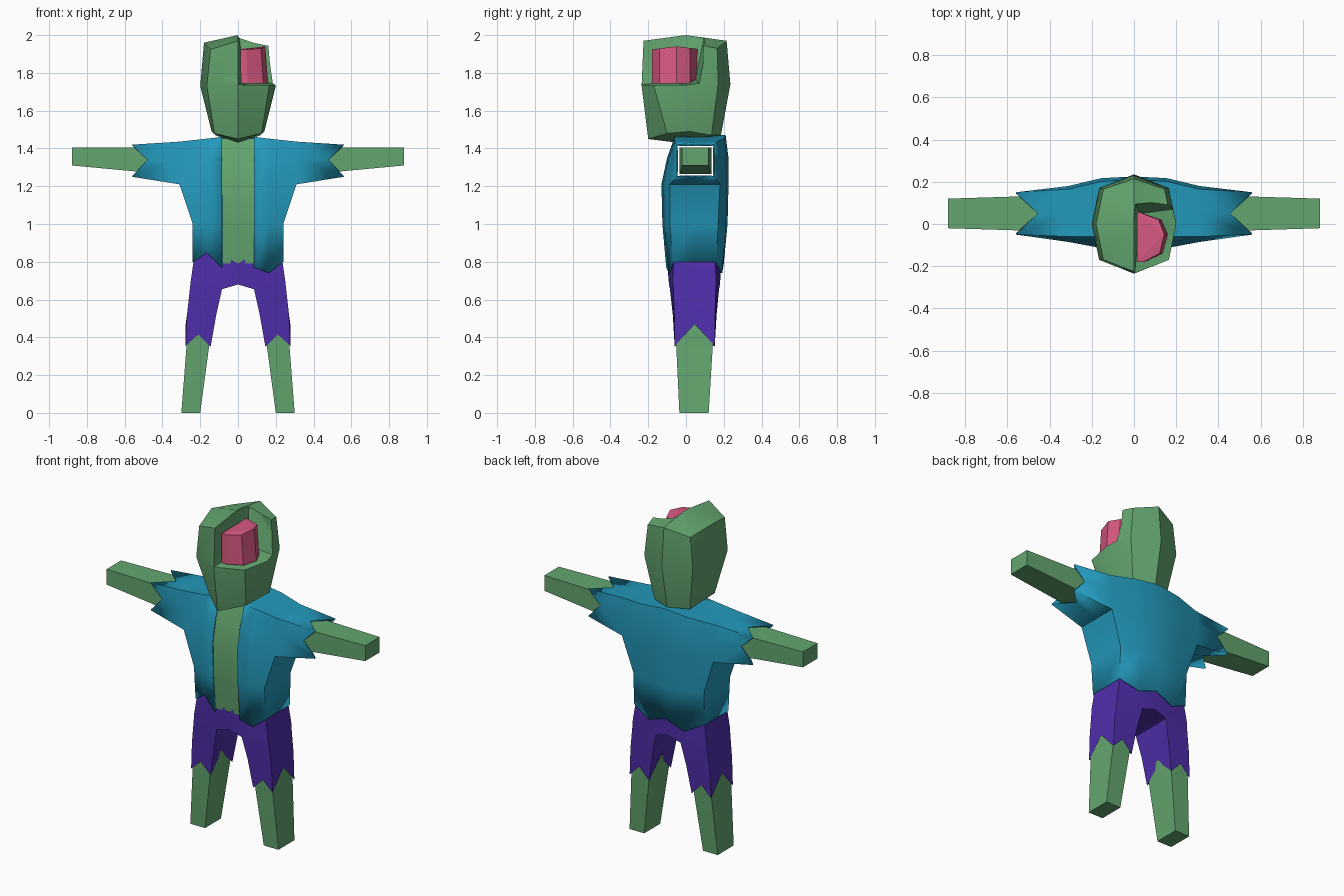
import bpy, bmesh
from mathutils import Vector

if "Cube" in bpy.data.objects:
    bpy.data.objects.remove(bpy.data.objects["Cube"])


def material(name, rgb):
    m = bpy.data.materials.new(name)
    m.use_nodes = True
    m.diffuse_color = (*rgb, 1)
    m.node_tree.nodes["Principled BSDF"].inputs["Base Color"].default_value = (*rgb, 1)
    return m


GREEN = material("skin green", (0.125, 0.38, 0.16))
TEAL = material("shirt teal", (0.017, 0.32, 0.50))
PURPLE = material("trouser purple", (0.08, 0.027, 0.41))
PINK = material("brain pink", (0.68, 0.10, 0.22))


def finish(name, bm, mat, mirror=False, thickness=0, smooth=True):
    """Clean up a bmesh and turn it into a named object."""
    bmesh.ops.remove_doubles(bm, verts=bm.verts, dist=0.0005)
    bmesh.ops.recalc_face_normals(bm, faces=bm.faces)
    me = bpy.data.meshes.new(name)
    bm.to_mesh(me)
    bm.free()
    me.materials.append(mat)
    ob = bpy.data.objects.new(name, me)
    bpy.context.collection.objects.link(ob)
    if mirror:
        ob.modifiers.new("mirror", "MIRROR")
    if thickness:
        s = ob.modifiers.new("cloth", "SOLIDIFY")
        s.thickness, s.offset = thickness, -1
    if smooth:
        shade(ob)
    return ob


def shade(ob):
    bpy.ops.object.select_all(action="DESELECT")
    ob.select_set(True)
    bpy.context.view_layer.objects.active = ob
    bpy.ops.object.shade_smooth_by_angle(angle=0.5)


def loft(bm, rings, closed=True, skip=None):
    """Bridge rings of equal length with quads; skip leaves out hidden faces."""
    rows = [[bm.verts.new(p) for p in r] for r in rings]
    n = len(rings[0])
    for a, b in zip(rows, rows[1:]):
        for i in range(n if closed else n - 1):
            quad = [a[i], a[(i + 1) % n], b[(i + 1) % n], b[i]]
            if not (skip and all(skip(v.co) for v in quad)):
                bm.faces.new(quad)
    return rows


def fan(bm, ring, point):
    c = bm.verts.new(point)
    for i, v in enumerate(ring):
        bm.faces.new((v, ring[(i + 1) % len(ring)], c))


def hull(name, points, mat, smooth=False):
    bm = bmesh.new()
    for p in points:
        bm.verts.new(p)
    bmesh.ops.convex_hull(bm, input=bm.verts)
    return finish(name, bm, mat, smooth=smooth)


def flip(p):
    return (-p[0], p[1], p[2])


def box_ring(x0, x1, y0, y1, z):
    return [(x0, y0, z), (x1, y0, z), (x1, y1, z), (x0, y1, z)]


# Head: eight-sided rings from jaw to crown
jaw = [(0, -.20, 1.45), (.125, -.10, 1.48), (.14, .02, 1.49), (.12, .135, 1.47), (0, .185, 1.47)]
brow = [(0, -.235, 1.73), (.165, -.17, 1.73), (.20, .0, 1.73), (.165, .17, 1.74), (0, .235, 1.74)]
crown = [(0, -.225, 1.97), (.145, -.17, 1.925), (.18, .0, 1.96), (.145, .165, 1.93), (0, .215, 1.97)]
bm = bmesh.new()
rows = loft(bm, [h + [flip(p) for p in h[3:0:-1]] for h in (jaw, brow, crown)])
fan(bm, rows[0], (0, 0, 1.425))
fan(bm, rows[-1], (0, 0, 2.0))
head = finish("head", bm, GREEN, smooth=False)

# Open wound in the left front of the skull
cutter = hull("wound_cutter", [
    (x, y, z) for x, y in ((0, -.27), (.26, -.27), (.26, .08)) for z in (1.735, 2.06)
] + [(0, .11, 2.06), (.03, -.18, 1.765), (.03, .05, 1.765)], GREEN)
cutter.hide_render = True
cut = head.modifiers.new("wound", "BOOLEAN")
cut.operation, cut.object, cut.solver = "DIFFERENCE", cutter, "EXACT"
bpy.context.view_layer.objects.active = head
bpy.ops.object.modifier_apply(modifier=cut.name)
bpy.data.objects.remove(cutter)
shade(head)

# Brain showing through the wound
base = [(.015, -.18), (.05, -.18), (.135, -.14), (.16, -.05), (.13, .02), (.015, .06)]
hull("brain", [(x, y, 1.745) for x, y in base]
     + [(x * .9, y, 1.94 - .12 * abs(y + .05)) for x, y in base], PINK)

# Shirt body: z, half width, front, front side, back side, back
BODY = [(.80, .24, -.105, -.07, .16, .20),
        (1.0, .24, -.125, -.085, .17, .22),
        (1.21, .31, -.13, -.085, .18, .225),
        (1.35, .31, -.10, -.07, .18, .225),
        (1.47, .31, -.06, -.06, .165, .21)]
HEM_LEFT = [.77, .74, .80, .80, .80, .75, .79]
HEM_RIGHT = [.77, .85, .80, .80, .80, .74, .79]


def shirt_half(i, hem):
    z, w, f, fs, bs, b = BODY[i]
    flat = [(.085, f), (.165, f + (fs - f) * .4), (w, fs), (w, (fs + bs) / 2),
            (w, bs), (w * .5, b - .008), (0, b)]
    if i == 0:
        return [(x, y, h) for (x, y), h in zip(flat, hem)]
    drop = .11 if i == len(BODY) - 1 else 0
    return [(x, y, z - drop * x) for x, y in flat]


bm = bmesh.new()
rings = [shirt_half(i, HEM_LEFT) + [flip(p) for p in shirt_half(i, HEM_RIGHT)[-2::-1]]
         for i in range(len(BODY))]
rows = loft(bm, rings, closed=False, skip=lambda c: abs(c.x) > .3 and c.z > 1.2)
fan(bm, rows[-1], (0, .06, 1.47))

# Sleeves with torn cuffs, joined to the shirt body
z_top = 1.47 - .11 * .31
shoulder = [(-.085, 1.21), (.0475, 1.21), (.18, 1.21), (.18, 1.35),
            (.165, z_top), (.0525, z_top), (-.06, z_top), (-.07, 1.35)]
cuff = [(-.05, 1.25), (.05, 1.25), (.15, 1.25), (.15, 1.34),
        (.15, 1.42), (.05, 1.42), (-.05, 1.42), (-.05, 1.34)]
tear = [.56, .46, .56, .48, .56, .455, .56, .48]
for side in (1, -1):
    loft(bm, [[(side * .31, y, z) for y, z in shoulder],
              [(side * x, y, z) for x, (y, z) in zip(tear, cuff)]])
finish("shirt", bm, TEAL, thickness=.008)

# Bare chest in the shirt opening
bm = bmesh.new()
loft(bm, [[(x, f + .012, z - .01) for x in (-.1, 0, .1)] for z, w, f, *_ in BODY], closed=False)
finish("chest", bm, GREEN)

# Arms
hull_ends = ((.40, -.035, .135, 1.265, 1.405), (.88, -.02, .12, 1.31, 1.405))
bm = bmesh.new()
rows = loft(bm, [[(x, y0, z0), (x, y1, z0), (x, y1, z1), (x, y0, z1)]
                 for x, y0, y1, z0, z1 in hull_ends])
for r in rows:
    bm.faces.new(r)
finish("arms", bm, GREEN, mirror=True)

# Legs
bm = bmesh.new()
rows = loft(bm, [box_ring(.20, .30, -.035, .12, 0),
                 box_ring(.152, .272, -.052, .142, .36),
                 box_ring(.135, .262, -.055, .147, .50)])
bm.faces.new(rows[0])
bm.faces.new(rows[-1])
finish("legs", bm, GREEN, mirror=True)


# Trousers: torn leg rings rising into the pelvis
def trouser_ring(xi, xo, front, back, heights, taper=0):
    xm, ym = (xi + xo) / 2, (front + back) / 2
    flat = [(xi, front), (xm, front + taper * .4), (xo, front + taper), (xo, ym),
            (xo, back - taper), (xm, back - taper * .4), (xi, back), (xi, ym)]
    return [(x, y, z) for (x, y), z in zip(flat, heights)]


bm = bmesh.new()
loft(bm, [
    trouser_ring(.145, .277, -.06, .152, (.35, .415, .355, .47, .355, .42, .35, .45)),
    trouser_ring(.115, .27, -.07, .162, [.52] * 8, .008),
    trouser_ring(.085, .255, -.085, .175, [.655] * 8, .018),
    trouser_ring(0, .25, -.09, .18, (.68, .69, .70, .70, .70, .69, .68, .68), .02),
    trouser_ring(0, .23, -.10, .188, (.79, .86, .84, .83, .84, .84, .82, .79), .036),
], skip=lambda c: abs(c.x) < .01)
finish("trousers", bm, PURPLE, mirror=True)
